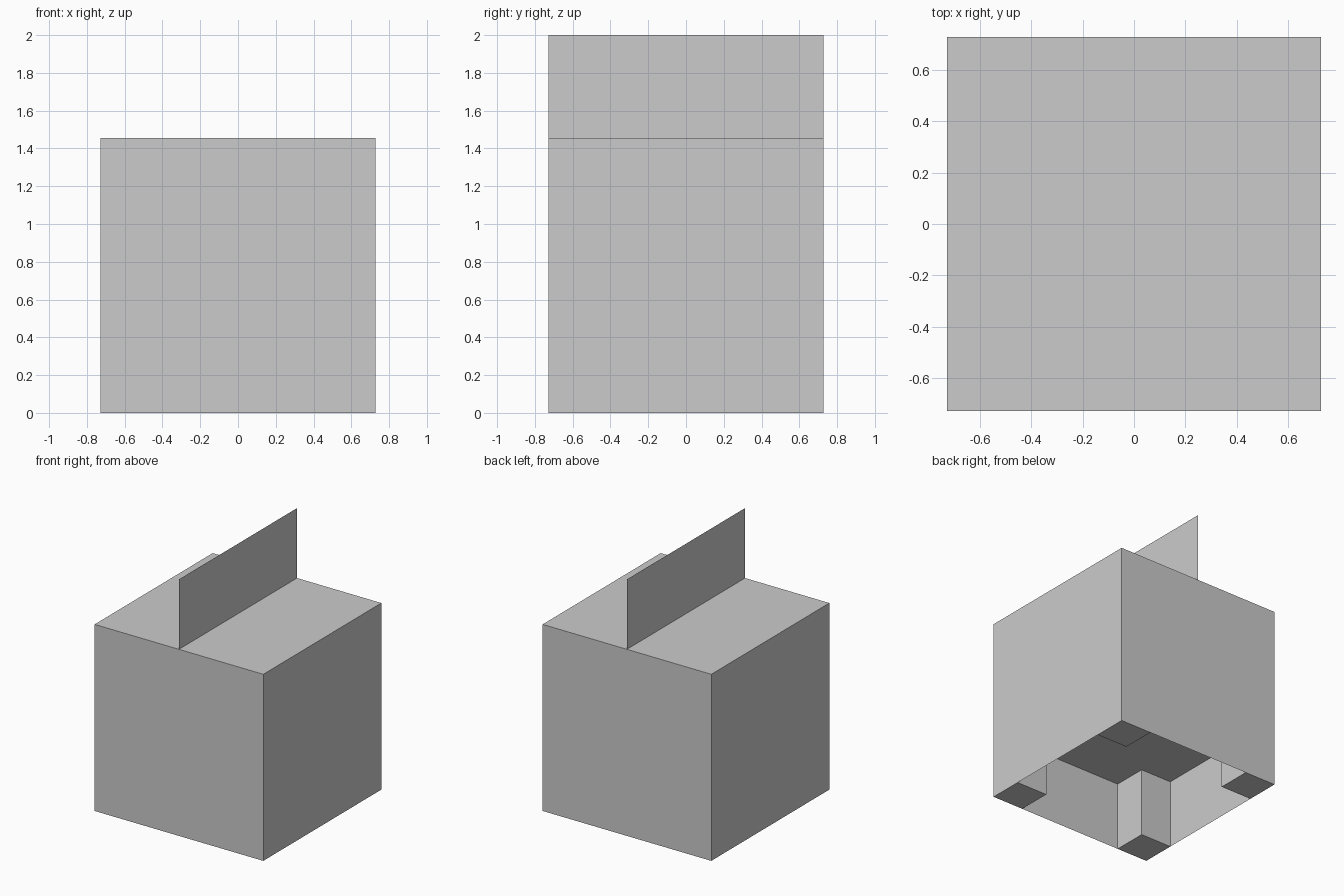
import bpy, bmesh
from mathutils import Matrix, Vector

if "Cube" in bpy.data.objects:
    bpy.data.objects.remove(bpy.data.objects["Cube"])

U = 1 / 11            # model grid unit: 22 units tall
HALF = 8 * U          # half width of the body
CEILING = 6 * U       # underside of the body above the legs
TOP = 16 * U
LEG = 3 * U


def box(name, lo, hi, drop=None):
    """Box between two corners; drop(face_centre) tells which faces to leave open."""
    lo, hi = Vector(lo), Vector(hi)
    bm = bmesh.new()
    bmesh.ops.create_cube(bm, size=1, matrix=Matrix.Translation((lo + hi) / 2) @ Matrix.Diagonal((*(hi - lo), 1)))
    if drop:
        open_faces = [f for f in bm.faces if drop(f.calc_center_median())]
        bmesh.ops.delete(bm, geom=open_faces, context='FACES')
    return finish(name, bm)


def panel(name, corners):
    """Single paper-thin rectangle."""
    bm = bmesh.new()
    bm.faces.new([bm.verts.new(c) for c in corners])
    return finish(name, bm)


def finish(name, bm):
    mesh = bpy.data.meshes.new(name)
    bm.to_mesh(mesh)
    bm.free()
    obj = bpy.data.objects.new(name, mesh)
    bpy.context.collection.objects.link(obj)
    return obj


# Outer body: top and four thin walls, open underneath
box("body_shell", (-HALF, -HALF, 0), (HALF, HALF, TOP), lambda c: c.z < 1e-4)

# Recessed underside, facing down
panel("underside", [(-HALF, -HALF, CEILING), (-HALF, HALF, CEILING),
                    (HALF, HALF, CEILING), (HALF, -HALF, CEILING)])

# Corner legs: inner sides and feet only, the walls close their outsides
for sx, x_name in ((-1, "left"), (1, "right")):
    for sy, y_name in ((-1, "front"), (1, "back")):
        xs = sorted((sx * HALF, sx * (HALF - LEG)))
        ys = sorted((sy * HALF, sy * (HALF - LEG)))
        box(f"{y_name}_{x_name}_leg", (xs[0], ys[0], 0), (xs[1], ys[1], CEILING),
            lambda c: max(abs(c.x), abs(c.y)) > HALF - 1e-4 or c.z > CEILING - 1e-4)

# Upright thin blade along the middle of the top
panel("top_blade", [(0, -HALF, TOP), (0, HALF, TOP), (0, HALF, 2), (0, -HALF, 2)])
